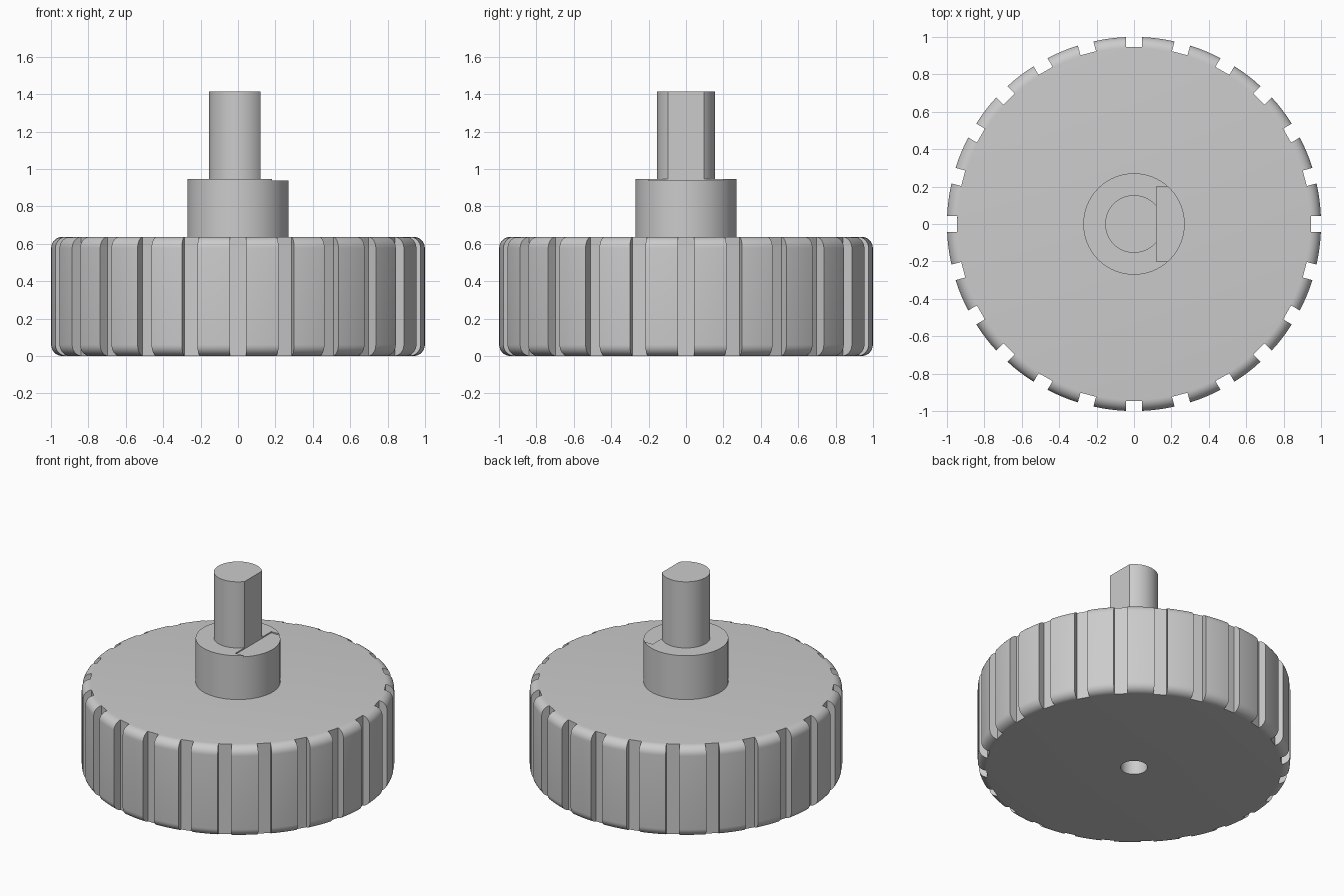
import bpy, bmesh, math
from mathutils import Matrix, Vector

cube = bpy.data.objects.get("Cube")
if cube:
    bpy.data.objects.remove(cube, do_unlink=True)

grey = bpy.data.materials.new("plain grey")
grey.use_nodes = True
colour = (0.6, 0.6, 0.6, 1)
grey.diffuse_color = colour
grey.node_tree.nodes["Principled BSDF"].inputs["Base Color"].default_value = colour


def add_object(name, bm):
    bmesh.ops.recalc_face_normals(bm, faces=bm.faces)
    mesh = bpy.data.meshes.new(name)
    bm.to_mesh(mesh)
    bm.free()
    mesh.materials.append(grey)
    obj = bpy.data.objects.new(name, mesh)
    bpy.context.collection.objects.link(obj)
    return obj


def lathe(name, profile, steps=144):
    bm = bmesh.new()
    verts = [bm.verts.new((r, 0, z)) for r, z in profile]
    edges = [bm.edges.new(pair) for pair in zip(verts, verts[1:])]
    bmesh.ops.spin(bm, geom=verts + edges, axis=(0, 0, 1), cent=(0, 0, 0),
                   angle=math.tau, steps=steps, use_duplicate=False)
    bmesh.ops.remove_doubles(bm, verts=bm.verts, dist=1e-5)
    return add_object(name, bm)


def add_box(bm, low, high, angle=0):
    low, high = Vector(low), Vector(high)
    matrix = (Matrix.Rotation(angle, 4, "Z") @ Matrix.Translation((low + high) / 2)
              @ Matrix.Diagonal((*(high - low), 1)))
    bmesh.ops.create_cube(bm, size=1, matrix=matrix)


def cut(obj, bm):
    cutter = add_object("cutter", bm)
    cutter.hide_render = True
    mod = obj.modifiers.new("cut", "BOOLEAN")
    mod.operation, mod.solver, mod.object = "DIFFERENCE", "EXACT", cutter
    bpy.context.view_layer.objects.active = obj
    bpy.ops.object.modifier_apply(modifier=mod.name)
    bpy.data.objects.remove(cutter, do_unlink=True)


def smooth(obj):
    bpy.ops.object.select_all(action="DESELECT")
    obj.select_set(True)
    bpy.context.view_layer.objects.active = obj
    bpy.ops.object.shade_smooth_by_angle(angle=math.radians(25))


# Grip wheel: rounded rims and a blind hole underneath
TOP, FILLET, HOLE, DEPTH = 0.637, 0.06, 0.086, 0.5
arc = [(1 - FILLET + FILLET * math.sin(a), FILLET - FILLET * math.cos(a))
       for a in (i * math.pi / 16 for i in range(9))]
profile = [(0, DEPTH), (HOLE, DEPTH), (HOLE, 0)] + arc
profile += [(r, TOP - z) for r, z in reversed(arc)] + [(0, TOP)]
wheel = lathe("grip_wheel", profile)

# Grip grooves around the rim
GROOVES = 24
bm = bmesh.new()
for i in range(GROOVES):
    add_box(bm, (0.945, -0.043, -0.1), (1.1, 0.043, 0.8), i * math.tau / GROOVES)
cut(wheel, bm)
smooth(wheel)

# Hub with a shallow step below the shaft's flat
hub = lathe("hub", [(0, 0.62), (0.271, 0.62), (0.271, 0.947), (0, 0.947)], 96)
bm = bmesh.new()
add_box(bm, (0.12, -0.2, 0.938), (0.4, 0.2, 1.1))
cut(hub, bm)
smooth(hub)

# D-shaped shaft with its flat facing +x
RADIUS, FLAT, STEPS = 0.154, 0.12, 72
start = math.acos(FLAT / RADIUS)
angles = [start + (math.tau - 2 * start) * i / STEPS for i in range(STEPS + 1)]
bm = bmesh.new()
base = bm.faces.new([bm.verts.new((RADIUS * math.cos(a), RADIUS * math.sin(a), 0.93))
                     for a in angles])
top = bmesh.ops.extrude_face_region(bm, geom=[base], use_keep_orig=True)
bmesh.ops.translate(bm, vec=(0, 0, 1.414 - 0.93),
                    verts=[v for v in top["geom"] if isinstance(v, bmesh.types.BMVert)])
smooth(add_object("shaft", bm))
